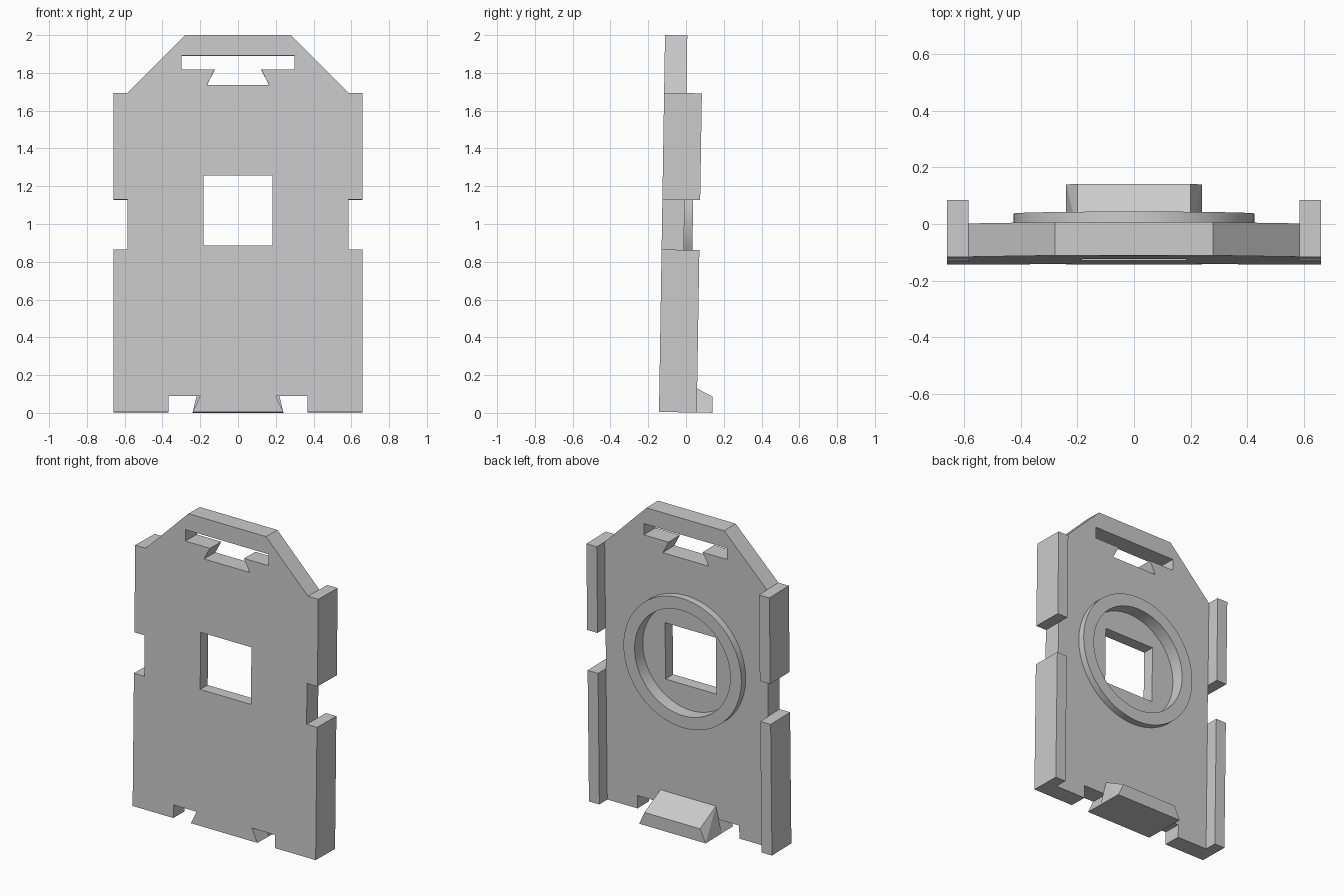
import bpy, bmesh, math
from mathutils import Matrix

cube = bpy.data.objects.get("Cube")
if cube:
    bpy.data.objects.remove(cube, do_unlink=True)

GREY = (0.6, 0.6, 0.6)
grey = bpy.data.materials.new("plain grey")
grey.use_nodes = True
grey.diffuse_color = (*GREY, 1)
grey.node_tree.nodes["Principled BSDF"].inputs["Base Color"].default_value = (*GREY, 1)

HALF, INNER = 0.66, 0.585     # half widths outside and inside the rails
THICK, RAIL = 0.118, 0.2      # depth of plate and of rails
CENTRE, BORE = 1.07, 0.345    # ring height and inner radius
FLOOR = 0.078                 # depth left under the round recess
TIP = 0.283                   # depth of the foot
# The whole panel leans back slightly
LEAN = Matrix.Translation((0, -0.143, 0.005)) @ Matrix.Rotation(-0.016, 4, 'X')


def make(name, bm):
    bmesh.ops.recalc_face_normals(bm, faces=bm.faces)
    mesh = bpy.data.meshes.new(name)
    bm.to_mesh(mesh)
    bm.free()
    mesh.materials.append(grey)
    obj = bpy.data.objects.new(name, mesh)
    bpy.context.collection.objects.link(obj)
    obj.matrix_world = LEAN
    return obj


def prism(name, outline, y0, y1):
    """Extrude an (x, z) outline along depth."""
    bm = bmesh.new()
    face = bm.faces.new([bm.verts.new((x, y0, z)) for x, z in outline])
    out = bmesh.ops.extrude_face_region(bm, geom=[face])
    verts = [g for g in out["geom"] if isinstance(g, bmesh.types.BMVert)]
    bmesh.ops.translate(bm, verts=verts, vec=(0, y1 - y0, 0))
    return make(name, bm)


def mirrored(half):
    return half + [(-x, z) for x, z in reversed(half)]


def circle(r, n=96):
    return [(r * math.cos(math.tau * i / n), CENTRE + r * math.sin(math.tau * i / n))
            for i in range(n)]


def cut(target, cutter):
    mod = target.modifiers.new("cut", 'BOOLEAN')
    mod.operation, mod.solver, mod.object = 'DIFFERENCE', 'EXACT', cutter
    cutter.hide_render = True
    bpy.context.view_layer.update()
    bpy.context.view_layer.objects.active = target
    bpy.ops.object.modifier_apply(modifier=mod.name)
    bpy.data.objects.remove(cutter, do_unlink=True)


def smooth(obj):
    bpy.ops.object.select_all(action='DESELECT')
    obj.select_set(True)
    bpy.context.view_layer.objects.active = obj
    bpy.ops.object.shade_smooth_by_angle(angle=math.radians(20))


# Plate with side notches, bottom dovetail and chamfered top
plate = prism("plate", mirrored([
    (0.24, 0), (0.2, 0.085), (0.367, 0.085), (0.367, 0), (HALF, 0),
    (HALF, 0.86), (INNER, 0.86), (INNER, 1.125), (HALF, 1.125),
    (HALF, 1.69), (INNER, 1.69), (0.28, 1.995)]), 0, THICK)

# Round recess, square window and dovetail slot
cut(plate, prism("recess_cutter", circle(BORE), FLOOR, 0.3))
cut(plate, prism("window_cutter", mirrored([(0.183, 0.882), (0.183, 1.252)]), -0.1, 0.3))
cut(plate, prism("slot_cutter", mirrored([
    (0.165, 1.732), (0.123, 1.812), (0.3, 1.812), (0.3, 1.886)]), -0.1, 0.3))
smooth(plate)

# Raised ring around the recess
ring = prism("ring", circle(0.425), THICK, THICK + 0.045)
cut(ring, prism("bore_cutter", circle(BORE), 0, 0.3))
smooth(ring)

# Side rails above and below each notch
for side, s in (("left", 1), ("right", -1)):
    for level, z0, z1 in (("lower", 0, 0.86), ("upper", 1.125, 1.69)):
        prism(f"{level}_{side}_rail",
              [(s * INNER, z0), (s * HALF, z0), (s * HALF, z1), (s * INNER, z1)],
              THICK, RAIL)

# Dovetail foot with a sloping top
bm = bmesh.new()
for s in (-1, 1):
    for p in ((0.24, THICK, 0), (0.2, THICK, 0.085), (0.2, THICK, 0.168),
              (0.24, TIP, 0), (0.2, TIP, 0.085)):
        bm.verts.new((s * p[0], p[1], p[2]))
bmesh.ops.convex_hull(bm, input=bm.verts)
bmesh.ops.dissolve_limit(bm, angle_limit=0.01, verts=bm.verts, edges=bm.edges)
make("foot", bm)
